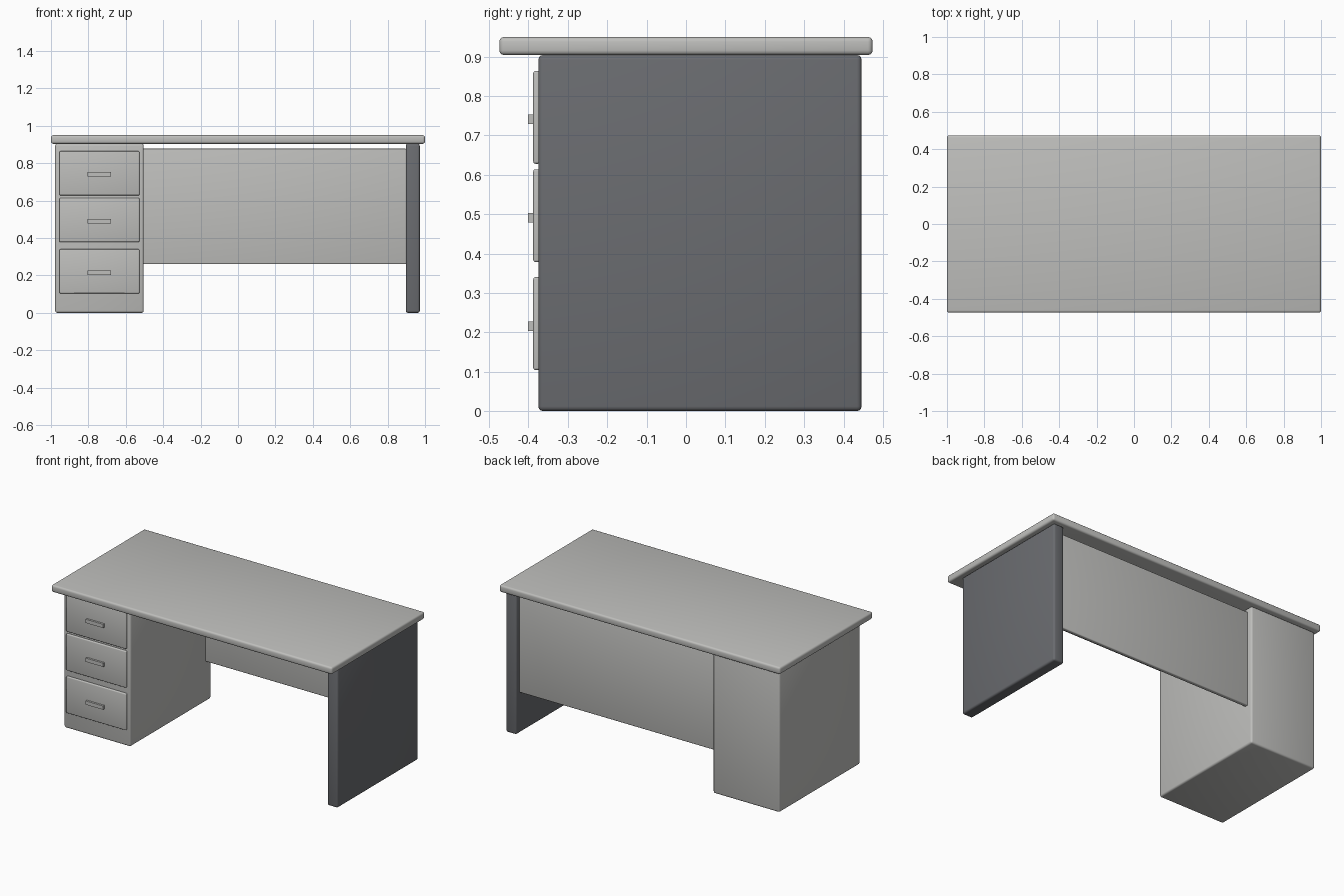
import bpy, math

if "Cube" in bpy.data.objects:
    bpy.data.objects.remove(bpy.data.objects["Cube"])


def material(name, rgb):
    m = bpy.data.materials.new(name)
    m.diffuse_color = (*rgb, 1)
    m.use_nodes = True
    m.node_tree.nodes["Principled BSDF"].inputs["Base Color"].default_value = m.diffuse_color
    return m


light = material("light_grey", (0.52, 0.52, 0.505))
dark = material("dark_grey", (0.145, 0.15, 0.162))


def box(name, x, y, z, mat, bevel=0.0, segments=3):
    """Rounded box from (min, max) ranges."""
    bpy.ops.mesh.primitive_cube_add(size=1)
    o = bpy.context.object
    o.name = name
    o.dimensions = (x[1] - x[0], y[1] - y[0], z[1] - z[0])
    o.location = (sum(x) / 2, sum(y) / 2, sum(z) / 2)
    bpy.ops.object.transform_apply(location=False, rotation=False, scale=True)
    o.data.materials.append(mat)
    if bevel:
        b = o.modifiers.new("rounded_edges", 'BEVEL')
        b.width = bevel
        b.segments = segments
        bpy.ops.object.modifier_apply(modifier=b.name)
        bpy.ops.object.shade_smooth_by_angle(angle=math.radians(40))
    return o


# Desk top
box("desk_top", (-1, 1), (-0.474, 0.474), (0.904, 0.95), light, 0.012)

# Drawer cabinet and opposite side panel
box("drawer_cabinet", (-0.978, -0.504), (-0.375, 0.446), (0, 0.904), light, 0.012)
box("side_panel", (0.897, 0.972), (-0.375, 0.446), (0, 0.904), dark, 0.012)

# Panel between the supports, set in slightly from the back
box("modesty_panel", (-0.508, 0.9), (0.387, 0.412), (0.26, 0.878), light, 0.006)

# Drawer fronts with bar handles
for i, z in enumerate((0.222, 0.496, 0.746)):
    box(f"drawer_front_{i + 1}", (-0.955, -0.527), (-0.388, -0.37),
        (z - 0.118, z + 0.118), light, 0.006)
for i, z in enumerate((0.215, 0.491, 0.741)):
    box(f"drawer_handle_{i + 1}", (-0.805, -0.68), (-0.401, -0.385),
        (z - 0.012, z + 0.012), light)
